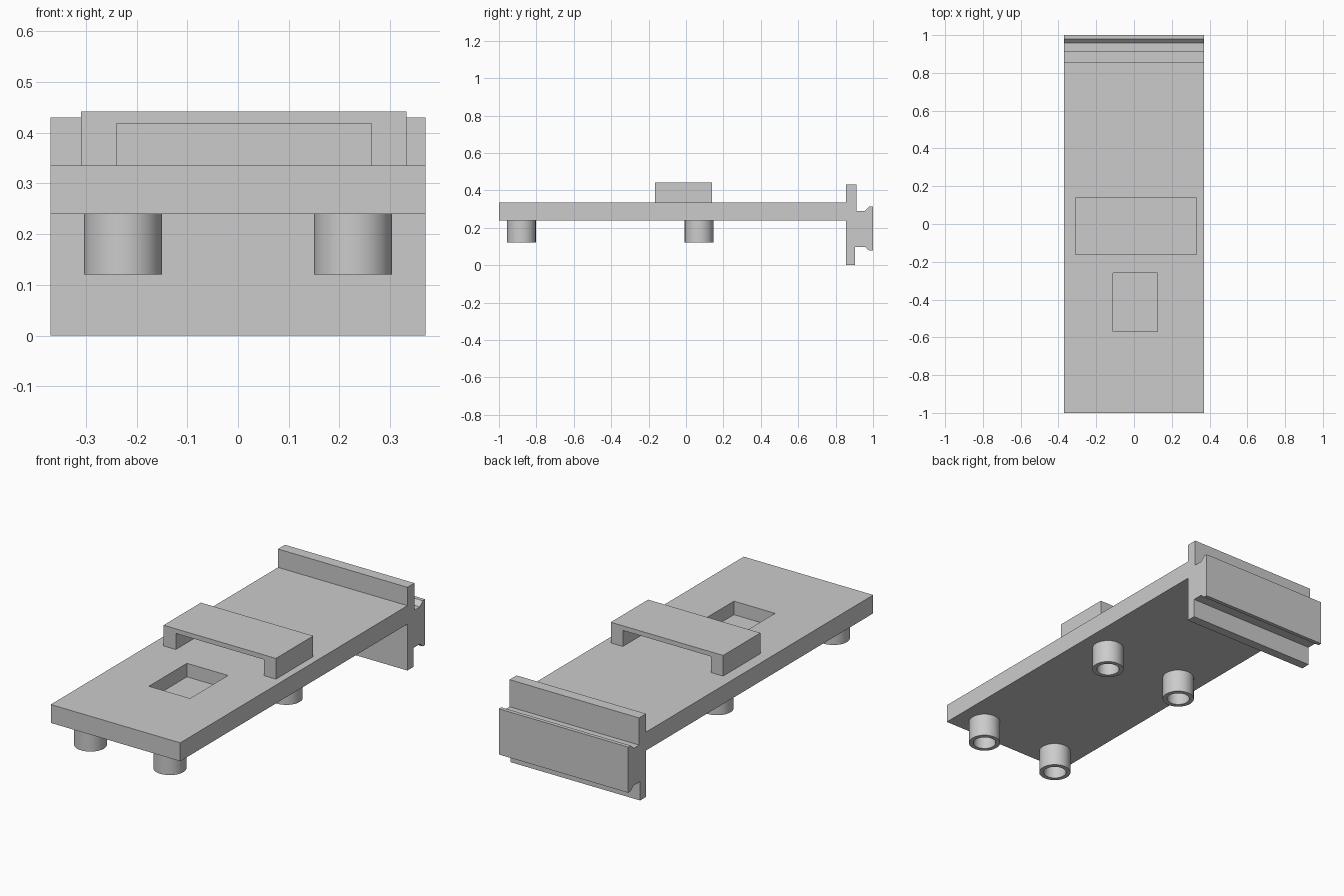
import bpy, bmesh, math

if "Cube" in bpy.data.objects:
    bpy.data.objects.remove(bpy.data.objects["Cube"])

grey = bpy.data.materials.new("plain grey")
grey.diffuse_color = (0.6, 0.6, 0.6, 1)
grey.use_nodes = True
grey.node_tree.nodes["Principled BSDF"].inputs["Base Color"].default_value = grey.diffuse_color


def make_object(name, bm):
    bmesh.ops.recalc_face_normals(bm, faces=bm.faces[:])
    mesh = bpy.data.meshes.new(name)
    bm.to_mesh(mesh)
    bm.free()
    mesh.materials.append(grey)
    ob = bpy.data.objects.new(name, mesh)
    bpy.context.collection.objects.link(ob)
    return ob


def extrude_profile(name, points, offset):
    """Close a profile into a face and extrude it along offset."""
    bm = bmesh.new()
    face = bm.faces.new([bm.verts.new(p) for p in points])
    result = bmesh.ops.extrude_face_region(bm, geom=[face], use_keep_orig=True)
    moved = [v for v in result["geom"] if isinstance(v, bmesh.types.BMVert)]
    bmesh.ops.translate(bm, vec=offset, verts=moved)
    return make_object(name, bm)


# Base plate with the clip rail at its back, as one side profile (y, z)
side = [(-1, 0.24), (0.855, 0.24), (0.855, 0), (0.903, 0), (0.903, 0.098),
        (0.957, 0.098), (0.98, 0.077), (1, 0.077), (1, 0.313), (0.98, 0.313),
        (0.957, 0.29), (0.912, 0.29), (0.912, 0.43), (0.855, 0.43),
        (0.855, 0.335), (-1, 0.335)]
plate = extrude_profile("plate_and_rail", [(-0.37, y, z) for y, z in side], (0.74, 0, 0))

# Rectangular pocket sunk into the top of the plate
pocket = [(-0.11, -0.57), (0.125, -0.57), (0.125, -0.26), (-0.11, -0.26)]
cutter = extrude_profile("pocket_cutter", [(x, y, 0.265) for x, y in pocket], (0, 0, 0.2))
cutter.hide_render = True
cutter.hide_set(True)
cut = plate.modifiers.new("pocket", "BOOLEAN")
cut.operation = "DIFFERENCE"
cut.solver = "EXACT"
cut.object = cutter
bpy.context.view_layer.objects.active = plate
bpy.ops.object.modifier_apply(modifier=cut.name)
bpy.data.objects.remove(cutter)

# Bridge over the plate, as one front profile (x, z)
front = [(-0.31, 0.335), (-0.31, 0.442), (0.332, 0.442), (0.332, 0.335),
         (0.263, 0.335), (0.263, 0.418), (-0.24, 0.418), (-0.24, 0.335)]
extrude_profile("bridge", [(x, -0.165, z) for x, z in front], (0, 0.305, 0))


# Hollow round feet under the plate
def foot(name, x, y):
    n = 48
    bm = bmesh.new()
    rings = []
    for r, z in [(0.077, 0.24), (0.077, 0.12), (0.055, 0.12), (0.055, 0.24)]:
        rings.append([bm.verts.new((x + r * math.cos(a), y + r * math.sin(a), z))
                      for a in (2 * math.pi * i / n for i in range(n))])
    for k in range(4):
        a, b = rings[k], rings[(k + 1) % 4]
        for i in range(n):
            j = (i + 1) % n
            bm.faces.new((a[i], a[j], b[j], b[i]))
    ob = make_object(name, bm)
    bpy.ops.object.select_all(action="DESELECT")
    ob.select_set(True)
    bpy.context.view_layer.objects.active = ob
    bpy.ops.object.shade_smooth_by_angle(angle=math.radians(30))


for row, y in (("front", -0.88), ("middle", 0.07)):
    for hand, x in (("left", -0.227), ("right", 0.227)):
        foot(f"{row}_{hand}_foot", x, y)
